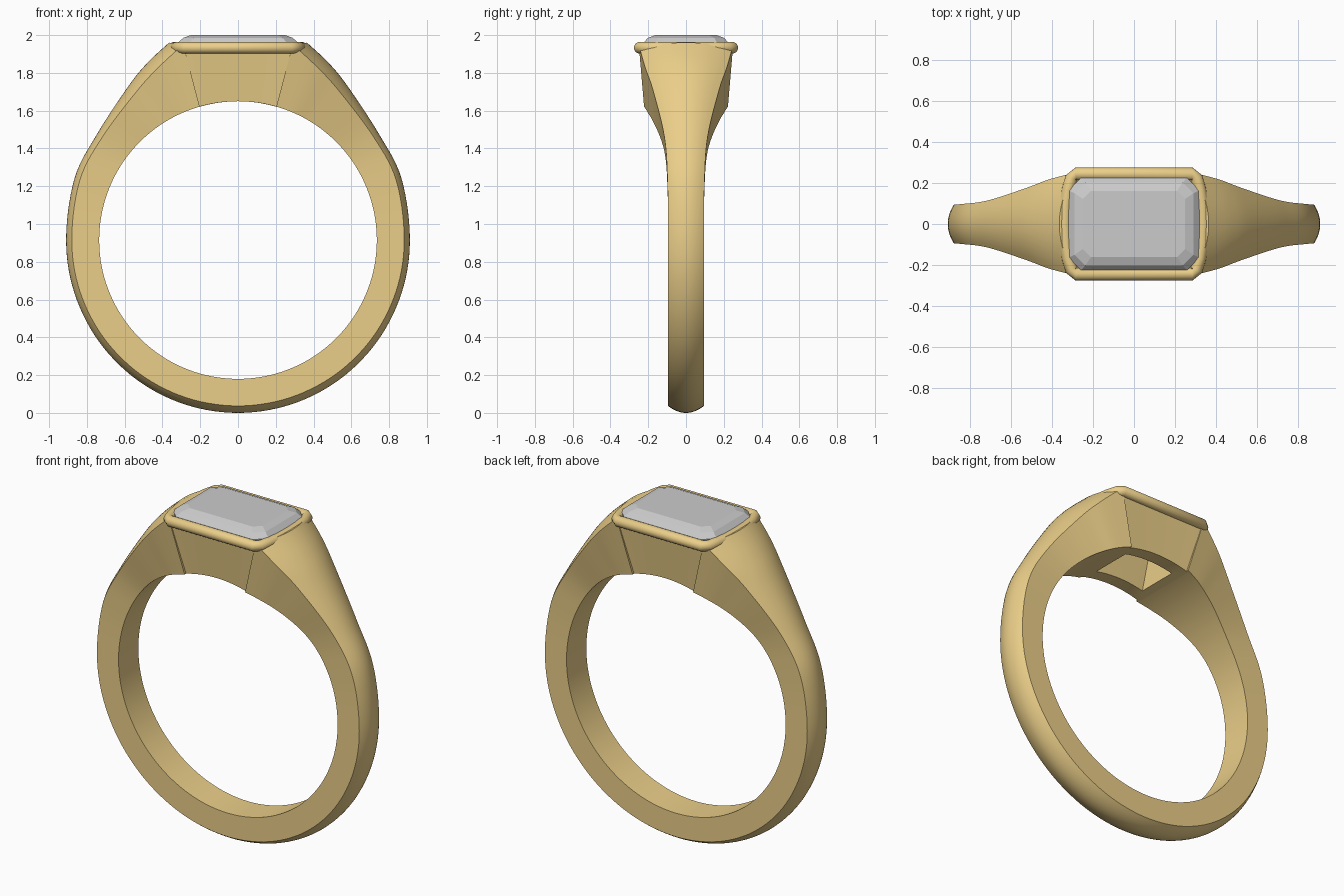
import bpy, bmesh, math

if "Cube" in bpy.data.objects:
    bpy.data.objects.remove(bpy.data.objects["Cube"])

CZ, RI = 0.915, 0.735          # finger hole centre height and radius
gold = bpy.data.materials.new("gold")
gold.diffuse_color = (0.83, 0.62, 0.25, 1)
gold.use_nodes = True
gold.node_tree.nodes["Principled BSDF"].inputs["Base Color"].default_value = gold.diffuse_color


def make(name, verts, faces, mat=None, smooth=None):
    bm = bmesh.new()
    vs = [bm.verts.new(v) for v in verts]
    for f in faces:
        bm.faces.new([vs[i] for i in f])
    bmesh.ops.recalc_face_normals(bm, faces=bm.faces)
    me = bpy.data.meshes.new(name)
    bm.to_mesh(me)
    bm.free()
    ob = bpy.data.objects.new(name, me)
    bpy.context.collection.objects.link(ob)
    if mat:
        me.materials.append(mat)
    if smooth:
        bpy.ops.object.select_all(action='DESELECT')
        bpy.context.view_layer.objects.active = ob
        ob.select_set(True)
        bpy.ops.object.shade_smooth_by_angle(angle=math.radians(smooth))
    return ob


def bridge(a, b, n):
    """Quads between two rings of n vertices starting at a and b."""
    return [(a + i, a + (i + 1) % n, b + (i + 1) % n, b + i) for i in range(n)]


def spline(keys, steps):
    """Catmull-Rom through rows of numbers."""
    out = []
    for k in range(len(keys) - 1):
        p0, p1, p2 = keys[max(k - 1, 0)], keys[k], keys[k + 1]
        p3 = keys[min(k + 2, len(keys) - 1)]
        for s in range(steps):
            t = s / steps
            out.append([0.5 * (2 * b + (c - a) * t + (2 * a - 5 * b + 4 * c - d) * t * t
                               + (3 * b - a - 3 * c + d) * t ** 3)
                        for a, b, c, d in zip(p0, p1, p2, p3)])
    return out + [list(keys[-1])]


# Shank stations: inner angle, edge x z, crown x z, inner and outer half width
def round_key(deg):
    s, c = math.sin(math.radians(deg)), math.cos(math.radians(deg))
    return (deg, 0.88 * s, CZ - 0.878 * c, 0.91 * s, CZ - 0.915 * c, 0.095, 0.095)


half = [round_key(d) for d in (0, 18, 36, 54, 72, 90)] + [
    (112, 0.838, 1.23, 0.866, 1.24, 0.098, 0.098),
    (130, 0.715, 1.465, 0.747, 1.475, 0.115, 0.115),
    (148, 0.53, 1.71, 0.58, 1.73, 0.172, 0.175),
    (156, 0.415, 1.835, 0.478, 1.855, 0.2, 0.218),
    (164, 0.29, 1.95, 0.365, 1.96, 0.222, 0.25)]
mirrored = [(-k[0], -k[1], k[2], -k[3], k[4], k[5], k[6]) for k in half[:0:-1]]
stations = spline(mirrored + half, 7)

M = 14
N = M + 3
verts, faces = [], []
for a, ex, ez, cx, cz, wi, wo in stations:
    r = math.radians(a)
    ix, iz = RI * math.sin(r), CZ - RI * math.cos(r)
    verts += [(ix, wi, iz), (ix, -wi, iz)]
    for j in range(M + 1):
        u = -1 + 2 * j / M
        d = 1 - u * u
        verts.append((ex + (cx - ex) * d, u * wo, ez + (cz - ez) * d))
for k in range(len(stations) - 1):
    faces += bridge(k * N, (k + 1) * N, N)
for b in (0, (len(stations) - 1) * N):
    faces += [(b, b + 1, b + 2, b + N - 1), tuple(range(b + 2, b + N))]
make("shank", verts, faces, gold, 35)


# Open head under the stone, with its underside following the finger hole
def rect_loop(hx, hy, z, n=12):
    xs = [-hx + 2 * hx * i / n for i in range(n + 1)]
    pts = [(x, -hy) for x in xs] + [(x, hy) for x in reversed(xs)]
    return [(x, y, z if z else CZ + math.sqrt(RI ** 2 - x * x)) for x, y in pts]


loops = [rect_loop(0.212, 0.208, None), rect_loop(0.285, 0.245, 1.94),
         rect_loop(0.27, 0.19, 1.94), rect_loop(0.165, 0.125, None)]
n = len(loops[0])
faces = [f for i in range(4) for f in bridge(i * n, (i + 1) % 4 * n, n)]
make("head", [v for l in loops for v in l], faces, gold, 30)

# Rounded rim bars along front and back, with slightly bowed sides
path = []
quarter = [(0.337, 0.0), (0.334, 0.09), (0.322, 0.165), (0.305, 0.225), (0.285, 0.245)]
path += quarter
path += [(-x, y) for x, y in reversed(quarter)]
path += [(-x, -y) for x, y in quarter[1:]]
path += [(x, -y) for x, y in reversed(quarter[1:])]
S, R = 16, 0.031
verts, faces = [], []
for i, (x, y) in enumerate(path):
    px, py = path[i - 1]
    qx, qy = path[(i + 1) % len(path)]
    l = math.hypot(qx - px, qy - py)
    nx, ny = (qy - py) / l, (px - qx) / l
    for s in range(S):
        t = 2 * math.pi * s / S
        verts.append((x + nx * R * math.cos(t), y + ny * R * math.cos(t),
                      1.933 + R * math.sin(t)))
for i in range(len(path)):
    faces += bridge(i * S, (i + 1) % len(path) * S, S)
make("rim", verts, faces, gold, 40)


# Step-cut stone: half length, half width, corner cut, height
def octagon(hx, hy, c, z):
    q = [(hx, hy - c), (hx - c, hy)]
    pts = q + [(-x, y) for x, y in q[::-1]] + [(-x, -y) for x, y in q] + [(x, -y) for x, y in q[::-1]]
    return [(x, y, z) for x, y in pts]


rings = [octagon(*r) for r in (
    (0.25, 0.162, 0.04, 2.0), (0.29, 0.202, 0.052, 1.985), (0.32, 0.226, 0.062, 1.958),
    (0.32, 0.226, 0.062, 1.938), (0.24, 0.15, 0.045, 1.86), (0.14, 0.06, 0.025, 1.79))]
faces = [f for i in range(5) for f in bridge(i * 8, i * 8 + 8, 8)]
faces += [tuple(range(8)), tuple(range(40, 48))]
make("stone", [v for r in rings for v in r], faces)
